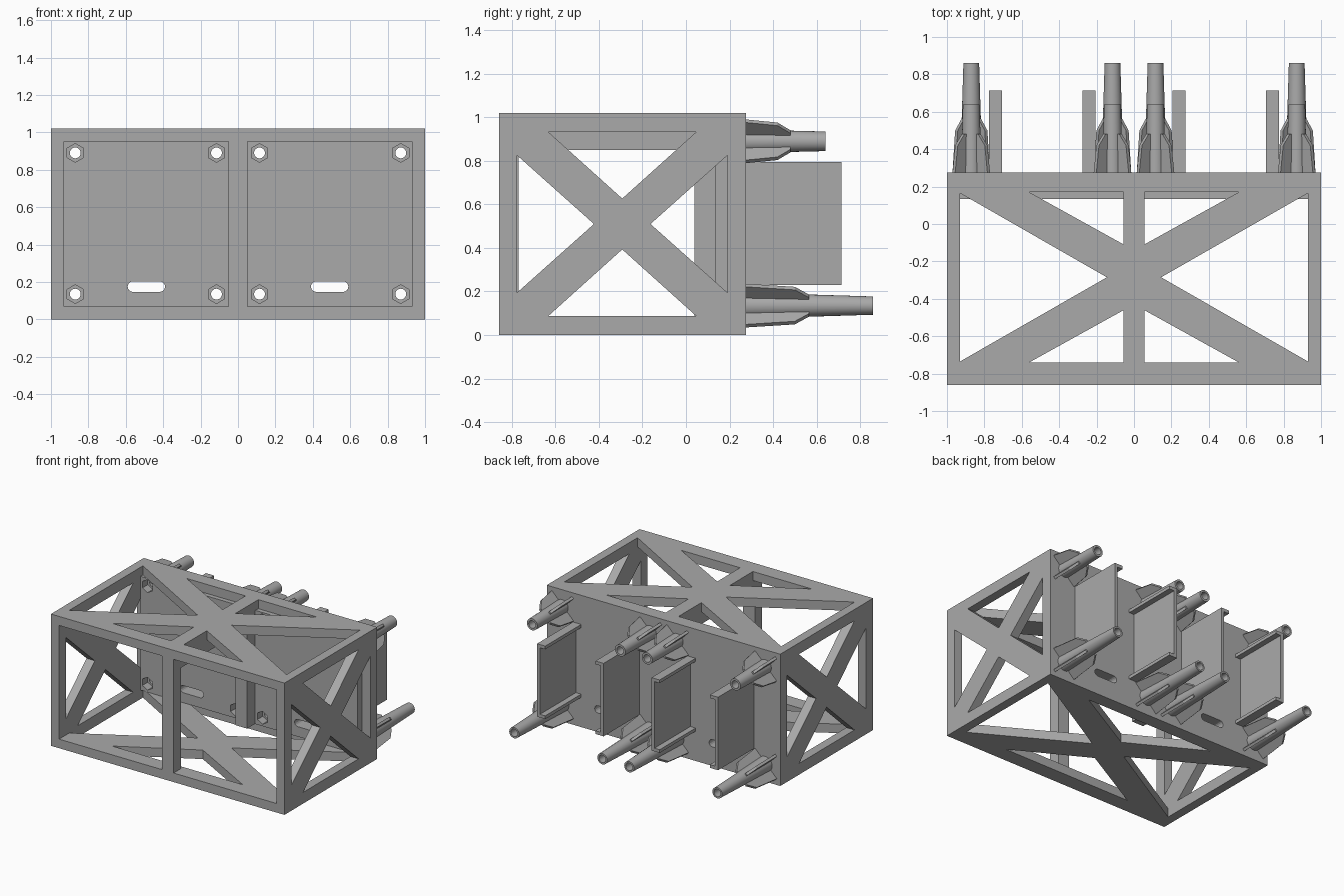
import bpy, bmesh, math
from mathutils import Matrix, Vector

cube = bpy.data.objects.get("Cube")
if cube:
    bpy.data.objects.remove(cube, do_unlink=True)

grey = bpy.data.materials.new("plain_grey")
grey.use_nodes = True
grey.diffuse_color = (0.4, 0.4, 0.4, 1)
grey.node_tree.nodes["Principled BSDF"].inputs["Base Color"].default_value = (0.4, 0.4, 0.4, 1)


def finish(name, bm):
    bmesh.ops.recalc_face_normals(bm, faces=bm.faces)
    mesh = bpy.data.meshes.new(name)
    bm.to_mesh(mesh)
    bm.free()
    mesh.materials.append(grey)
    obj = bpy.data.objects.new(name, mesh)
    bpy.context.collection.objects.link(obj)
    return obj


# Where the two outline coordinates and the depth go for each extrusion axis
PLACE = {"x": lambda u, v, d: (d, u, v),
         "y": lambda u, v, d: (u, d, v),
         "z": lambda u, v, d: (u, v, d)}


def add_prism(bm, outline, axis, start, end):
    place = PLACE[axis]
    face = bm.faces.new([bm.verts.new(place(u, v, start)) for u, v in outline])
    extruded = bmesh.ops.extrude_face_region(bm, geom=[face])["geom"]
    verts = [g for g in extruded if isinstance(g, bmesh.types.BMVert)]
    bmesh.ops.translate(bm, verts=verts, vec=place(0, 0, end - start))
    return verts


def prism(name, outline, axis, start, end):
    bm = bmesh.new()
    add_prism(bm, outline, axis, start, end)
    return finish(name, bm)


def box(name, x0, x1, y0, y1, z0, z1):
    return prism(name, [(x0, y0), (x1, y0), (x1, y1), (x0, y1)], "z", z0, z1)


def cut(target, cutter):
    mod = target.modifiers.new("cut", "BOOLEAN")
    mod.operation, mod.solver, mod.object = "DIFFERENCE", "EXACT", cutter
    cutter.hide_render = True
    bpy.context.view_layer.objects.active = target
    bpy.ops.object.modifier_apply(modifier=mod.name)
    bpy.data.objects.remove(cutter, do_unlink=True)


def cut_cross(panel, cu, cv, long_u, half_v, apex_v, long_v, half_u, apex_u, axis, start, end):
    """Cut four triangles out of a panel so that an X brace remains."""
    for s in (-1, 1):
        cut(panel, prism("cutter", [(cu - long_u, cv + s * half_v), (cu + long_u, cv + s * half_v),
                                    (cu, cv + s * apex_v)], axis, start, end))
        cut(panel, prism("cutter", [(cu + s * half_u, cv - long_v), (cu + s * half_u, cv + long_v),
                                    (cu + s * apex_u, cv)], axis, start, end))


def ring(cx, cz, radius, count):
    return [(cx + radius * math.sin(math.tau * i / count),
             cz + radius * math.cos(math.tau * i / count)) for i in range(count)]


FRONT, BACK, WALL, TOP = -0.86, 0.275, 0.135, 1.02
TUBE_X = (-0.87, -0.115, 0.115, 0.87)
LOW_Z, HIGH_Z = 0.135, 0.89

# Braced outer frame
for name, z0, z1 in (("bottom_panel", 0, 0.07), ("top_panel", 0.95, TOP)):
    panel = box(name, -1, 1, FRONT, BACK, z0, z1)
    cut_cross(panel, 0, -0.285, 0.56, 0.455, 0.145, 0.45, 0.93, 0.145, "z", z0 - 0.1, z1 + 0.1)
for name, x0, x1 in (("right_panel", -1, -0.93), ("left_panel", 0.93, 1)):
    panel = box(name, x0, x1, FRONT, BACK, 0.07, 0.95)
    cut_cross(panel, -0.293, 0.51, 0.34, 0.423, 0.117, 0.315, 0.483, 0.13, "x", x0 - 0.1, x1 + 0.1)

# Centre divider bars
box("front_post", -0.05, 0.05, FRONT, -0.77, 0.07, 0.95)
box("top_beam", -0.05, 0.05, -0.77, WALL, 0.85, 0.95)
box("top_divider", -0.055, 0.055, -0.78, 0.18, 0.95, TOP)
box("wall_rib", -0.05, 0.05, 0.04, WALL, 0.07, 0.85)

# Back wall with bolt holes, hexagonal nut pockets and slots
wall = box("back_wall", -0.93, 0.93, WALL, BACK, 0.07, 0.95)
for x in TUBE_X:
    for z in (LOW_Z, HIGH_Z):
        cut(wall, prism("cutter", ring(x, z, 0.05, 6), "y", 0.1, 0.2))
        cut(wall, prism("cutter", ring(x, z, 0.029, 24), "y", 0.1, 0.4))
for x in (-0.49, 0.49):
    slot = []
    for side, turn in ((1, -90), (-1, 90)):
        for i in range(9):
            a = math.radians(turn + i * 22.5)
            slot.append((x + side * 0.072 + 0.028 * math.cos(a), 0.175 + 0.028 * math.sin(a)))
    cut(wall, prism("cutter", slot, "y", 0.1, 0.4))


# Hollow tapered bolt tubes with four diagonal fins
def bolt_tube(name, x, z, tip, r_base, r_tip, shoulder, fin_end):
    bm = bmesh.new()
    loops = []
    for r, y in ((0.029, BACK), (r_base, BACK), (r_tip, tip), (0.029, tip)):
        loops.append([bm.verts.new((u, y, v)) for u, v in ring(0, 0, r, 24)])
    for a, b in zip(loops, loops[1:] + loops[:1]):
        for i in range(24):
            j = (i + 1) % 24
            bm.faces.new((a[i], a[j], b[j], b[i]))
    outline = [(0.04, BACK), (0.132, BACK), (0.112, shoulder), (0.062, fin_end), (0.04, fin_end)]
    for k in range(4):
        before = set(bm.verts)
        add_prism(bm, outline, "z", -0.01, 0.01)
        new = [v for v in bm.verts if v not in before]
        bmesh.ops.rotate(bm, verts=new, cent=Vector(),
                         matrix=Matrix.Rotation(math.radians(45 + 90 * k), 3, "Y"))
    bmesh.ops.translate(bm, verts=bm.verts, vec=(x, 0, z))
    obj = finish(name, bm)
    bpy.ops.object.select_all(action="DESELECT")
    obj.select_set(True)
    bpy.context.view_layer.objects.active = obj
    bpy.ops.object.shade_smooth_by_angle(angle=math.radians(30))


for x in TUBE_X:
    bolt_tube("lower_bolt_tube", x, LOW_Z, 0.86, 0.06, 0.042, 0.5, 0.565)
    bolt_tube("upper_bolt_tube", x, HIGH_Z, 0.64, 0.054, 0.045, 0.42, 0.48)

# Channel brackets facing each other in each bay
for bay in (-0.49, 0.49):
    for s in (-1, 1):
        outer, web, lip = (bay + s * d for d in (0.285, 0.26, 0.215))
        prism("channel_bracket", [(outer, 0.23), (lip, 0.23), (lip, 0.255), (web, 0.255),
                                  (web, 0.77), (lip, 0.77), (lip, 0.795), (outer, 0.795)],
              "y", BACK - 0.01, 0.715)
